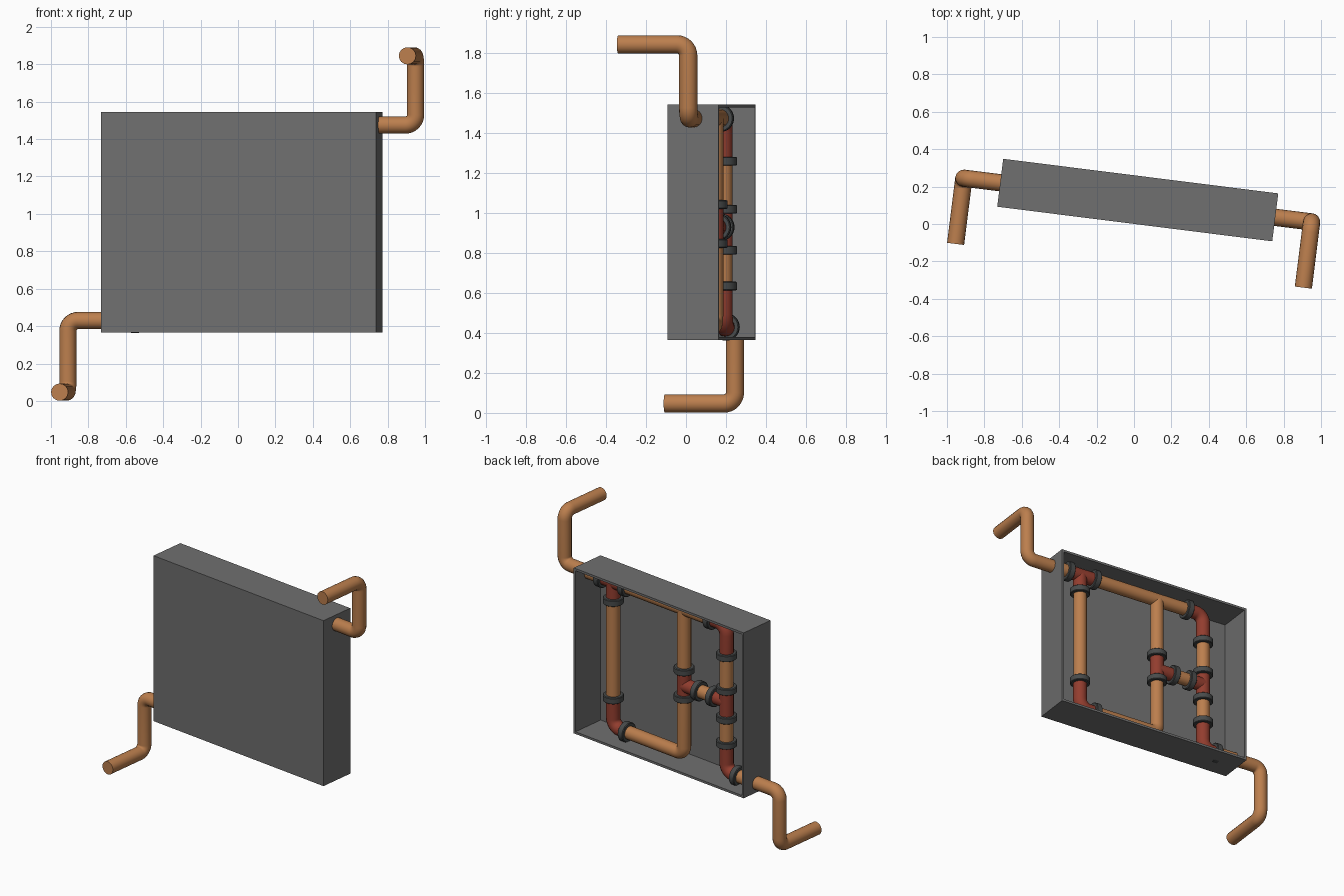
import bpy, bmesh, math
from mathutils import Vector, Matrix

if "Cube" in bpy.data.objects:
    bpy.data.objects.remove(bpy.data.objects["Cube"])

# The whole unit is turned slightly about z
FRAME = Matrix.Translation((0.02, 0.128, 0)) @ Matrix.Rotation(math.radians(-7.17), 4, 'Z')


def material(name, rgb):
    m = bpy.data.materials.new(name)
    m.diffuse_color = (*rgb, 1)
    m.use_nodes = True
    m.node_tree.nodes["Principled BSDF"].inputs["Base Color"].default_value = m.diffuse_color
    return m


COPPER = material("copper", (0.5, 0.21, 0.075))
RED = material("red_fitting", (0.29, 0.047, 0.028))
DARK = material("dark_collar", (0.065, 0.07, 0.07))
GREY = material("grey_casing", (0.16, 0.16, 0.16))


def finish(ob, mat, smooth=True):
    ob.data.materials.clear()
    ob.data.materials.append(mat)
    ob.matrix_world = FRAME
    if smooth:
        bpy.ops.object.select_all(action='DESELECT')
        ob.select_set(True)
        bpy.context.view_layer.objects.active = ob
        bpy.ops.object.shade_smooth_by_angle(angle=math.radians(35))


def fillet(pts, r, n=8):
    """Round the right-angle corners of a path."""
    pts = [Vector(p) for p in pts]
    out = [pts[0]]
    for a, b, c in zip(pts, pts[1:], pts[2:]):
        d1, d2 = (a - b).normalized(), (c - b).normalized()
        mid = b + (d1 + d2) * r
        for i in range(n + 1):
            t = math.pi / 2 * i / n
            out.append(mid - d2 * r * math.cos(t) - d1 * r * math.sin(t))
    return out + [pts[-1]]


def tube(name, pts, mat, radius=0.046, bend=0.055):
    path = fillet(pts, bend)
    cu = bpy.data.curves.new(name, 'CURVE')
    cu.dimensions = '3D'
    cu.bevel_depth = radius
    cu.bevel_resolution = 6
    cu.use_fill_caps = True
    sp = cu.splines.new('POLY')
    sp.points.add(len(path) - 1)
    for p, co in zip(sp.points, path):
        p.co = (*co, 1)
    tmp = bpy.data.objects.new(name + "_path", cu)
    bpy.context.collection.objects.link(tmp)
    bpy.context.view_layer.update()
    me = bpy.data.meshes.new_from_object(tmp.evaluated_get(bpy.context.evaluated_depsgraph_get()))
    bpy.data.objects.remove(tmp)
    ob = bpy.data.objects.new(name, me)
    bpy.context.collection.objects.link(ob)
    finish(ob, mat)


def collar(u, z, axis):
    """Lathed clamp ring around a pipe running along X or Z."""
    prof = [(0.044, -0.022), (0.063, -0.022), (0.068, -0.018),
            (0.068, 0.018), (0.063, 0.022), (0.044, 0.022)]
    turn = Matrix.Rotation(math.pi / 2, 4, 'Y') if axis == 'X' else Matrix()
    place = Matrix.Translation((u, 0, z)) @ turn
    bm = bmesh.new()
    n = 32
    rings = [[bm.verts.new(place @ Vector((r * math.cos(a), r * math.sin(a), h))) for r, h in prof]
             for a in (2 * math.pi * i / n for i in range(n))]
    for i in range(n):
        p, q = rings[i], rings[(i + 1) % n]
        for j in range(len(prof)):
            k = (j + 1) % len(prof)
            bm.faces.new((p[j], q[j], q[k], p[k]))
    bmesh.ops.recalc_face_normals(bm, faces=bm.faces)
    me = bpy.data.meshes.new("collar")
    bm.to_mesh(me)
    bm.free()
    ob = bpy.data.objects.new("collar", me)
    bpy.context.collection.objects.link(ob)
    finish(ob, DARK)


# Casing: open-backed box made of a front panel and four walls
def panel(name, lo, hi):
    bpy.ops.mesh.primitive_cube_add(size=1)
    ob = bpy.context.object
    ob.name = name
    lo, hi = Vector(lo), Vector(hi)
    ob.data.transform(Matrix.Translation((lo + hi) / 2) @ Matrix.Diagonal((*(hi - lo), 1)))
    finish(ob, GREY, False)


W, D, B, T, t = 0.741, 0.129, 0.365, 1.545, 0.016
panel("casing_front", (-W, -D, B), (W, -D + t, T))
panel("casing_top", (-W, -D + t, T - t), (W, D, T))
panel("casing_bottom", (-W, -D + t, B), (W, D, B + t))
panel("casing_left", (-W, -D + t, B + t), (-W + t, D, T - t))
panel("casing_right", (W - t, -D + t, B + t), (W, D, T - t))

HI, LO, LO2, MID = 1.475, 0.43, 0.44, 0.93   # pipe levels
R, C, L = 0.513, -0.105, -0.475              # pipe columns

# Outer pipes, each bending to the front
tube("inlet_pipe", [(0.61, 0, HI), (0.937, 0, HI), (0.937, 0, 1.845), (0.937, -0.354, 1.845)], COPPER)
tube("outlet_pipe", [(-0.595, 0, LO), (-0.937, 0, LO), (-0.937, 0, 0.047), (-0.937, -0.354, 0.047)], COPPER)

# Inner copper runs
tube("top_pipe", [(0.40, 0, HI), (-0.345, 0, HI)], COPPER)
tube("right_pipe", [(R, 0, 1.345), (R, 0, 0.65)], COPPER)
tube("centre_lower_pipe", [(0.395, 0, LO2), (C, 0, LO2), (C, 0, 0.848)], COPPER)
tube("centre_upper_pipe", [(C, 0, 1.043), (C, 0, HI)], COPPER)
tube("branch_pipe", [(-0.235, 0, MID), (-0.365, 0, MID)], COPPER)
tube("left_upper_pipe", [(L, 0, 1.26), (L, 0, 1.02)], COPPER)
tube("left_lower_pipe", [(L, 0, 0.815), (L, 0, 0.635)], COPPER)

# Red elbows
tube("top_left_elbow", [(-0.345, 0, HI), (L, 0, HI), (L, 0, 1.26)], RED, 0.047, 0.065)
tube("bottom_left_elbow", [(L, 0, 0.635), (L, 0, LO), (-0.595, 0, LO)], RED, 0.047, 0.065)
tube("bottom_right_elbow", [(R, 0, 0.65), (R, 0, LO2), (0.395, 0, LO2)], RED, 0.047, 0.065)

# Red tees: a run and a branch each
for name, run, branch in (
        ("top_right_tee", [(0.61, 0, HI), (0.40, 0, HI)], [(R, 0, HI), (R, 0, 1.345)]),
        ("centre_tee", [(C, 0, 1.043), (C, 0, 0.848)], [(C, 0, MID), (-0.235, 0, MID)]),
        ("left_tee", [(L, 0, 1.02), (L, 0, 0.815)], [(L, 0, MID), (-0.365, 0, MID)])):
    tube(name + "_run", run, RED, 0.047)
    tube(name + "_branch", branch, RED, 0.047)

# Collars at every joint
for u, z in ((0.61, HI), (0.40, HI), (-0.345, HI), (0.395, LO2), (-0.575, LO),
             (-0.235, MID), (-0.365, MID)):
    collar(u, z, 'X')
for u, zs in ((R, (1.345, 0.65)), (C, (1.043, 0.848)), (L, (1.26, 1.02, 0.815, 0.635))):
    for z in zs:
        collar(u, z, 'Z')
